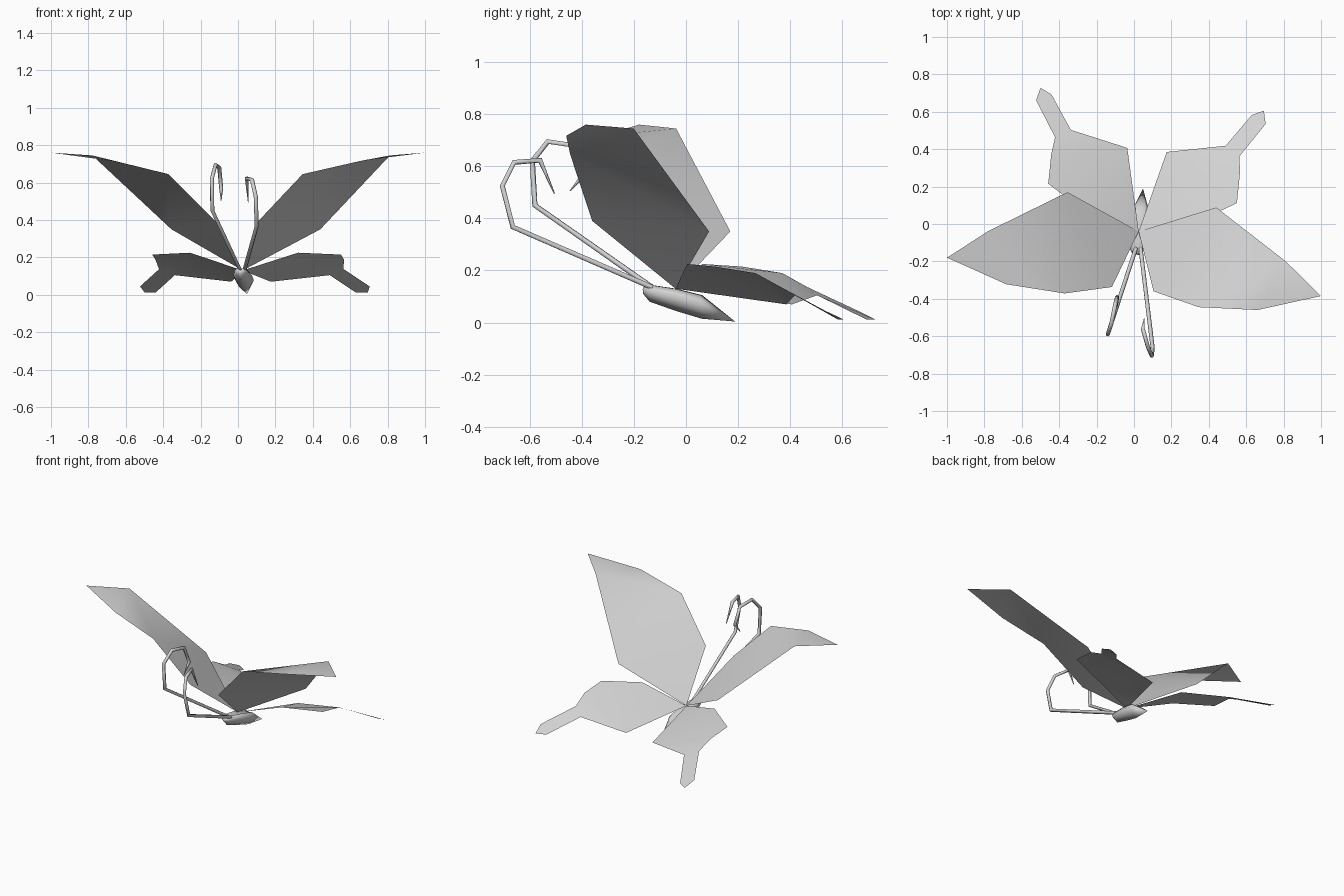
import bpy
import bmesh
import math

if "Cube" in bpy.data.objects:
    bpy.data.objects.remove(bpy.data.objects["Cube"], do_unlink=True)

GREY = (0.65, 0.65, 0.65, 1)
mat = bpy.data.materials.new("light grey")
mat.use_nodes = True
mat.diffuse_color = GREY
mat.node_tree.nodes["Principled BSDF"].inputs["Base Color"].default_value = GREY


def link(name, data):
    obj = bpy.data.objects.new(name, data)
    bpy.context.collection.objects.link(obj)
    data.materials.append(mat)
    return obj


def place(name, bm):
    """Turn a bmesh into a smooth object, on the insect's slightly turned axis."""
    mesh = bpy.data.meshes.new(name)
    for f in bm.faces:
        f.smooth = True
    bm.to_mesh(mesh)
    bm.free()
    obj = link(name, mesh)
    obj.location.x = 0.029
    obj.rotation_euler.z = math.radians(-5.85)
    return obj


def wing(name, outline, panels, side):
    """Single-sheet wing: an outline joined by a few broad panels."""
    bm = bmesh.new()
    verts = [bm.verts.new((side * x, y, z)) for x, y, z in outline]
    for panel in panels:
        bm.faces.new([verts[i] for i in panel])
    bm.normal_update()
    for f in bm.faces:
        if f.normal.z < 0:
            f.normal_flip()
    place(name, bm)


ROOT = (0, -0.04, 0.13)
FOREWING = [ROOT, (0.40, 0.13, 0.35), (0.80, -0.12, 0.745), (1.005, -0.284, 0.76),
            (0.675, -0.393, 0.717), (0.36, -0.41, 0.645), (0.112, -0.35, 0.39)]
FORE_PANELS = [(0, 1, 6), (1, 2, 5, 6), (2, 3, 4, 5)]
HINDWING = [ROOT, (0.29, 0.034, 0.225), (0.507, 0.164, 0.215), (0.507, 0.32, 0.19),
            (0.496, 0.416, 0.137), (0.617, 0.601, 0.045), (0.60, 0.67, 0.012),
            (0.538, 0.641, 0.012), (0.416, 0.463, 0.105), (0.106, 0.398, 0.07)]
HIND_PANELS = [(0, 1, 9), (1, 2, 3, 9), (3, 4, 8, 9), (4, 5, 6, 7, 8)]
for label, side in (("left", 1), ("right", -1)):
    wing(label + "_forewing", FOREWING, FORE_PANELS, side)
    wing(label + "_hindwing", HINDWING, HIND_PANELS, side)

# Body: heart-shaped rings (y, half width, top, bottom) lofted into a pointed tail
SECTION = [(0, 0.85), (0.55, 1), (1, 0.7), (0.6, 0.3), (0, 0), (-0.6, 0.3), (-1, 0.7), (-0.55, 1)]
RINGS = [(-0.165, 0.02, 0.135, 0.11), (-0.14, 0.035, 0.145, 0.08),
         (-0.04, 0.05, 0.13, 0.045), (0.06, 0.05, 0.105, 0.015)]
bm = bmesh.new()
loops = [[bm.verts.new((x * w, y, low + t * (top - low))) for x, t in SECTION]
         for y, w, top, low in RINGS]
tail = bm.verts.new((0, 0.19, 0.004))
n = len(SECTION)
for i in range(n):
    j = (i + 1) % n
    for a, b in zip(loops, loops[1:]):
        bm.faces.new((a[i], a[j], b[j], b[i]))
    bm.faces.new((loops[-1][i], loops[-1][j], tail))
bm.faces.new(loops[0])
bmesh.ops.recalc_face_normals(bm, faces=bm.faces)
place("body", bm)


def antenna(name, path):
    """Thin hooked feeler, tapering at the tip."""
    curve = bpy.data.curves.new(name, "CURVE")
    curve.dimensions = "3D"
    curve.bevel_depth = 0.011
    curve.bevel_resolution = 1
    curve.use_fill_caps = True
    spline = curve.splines.new("POLY")
    spline.points.add(len(path) - 1)
    for point, co in zip(spline.points, path):
        point.co = (*co, 1)
    spline.points[-1].radius = 0.2
    link(name, curve)


antenna("left_antenna", [(0.035, -0.13, 0.135), (0.10, -0.665, 0.367), (0.095, -0.705, 0.525),
                         (0.075, -0.66, 0.615), (0.047, -0.56, 0.623), (0.055, -0.505, 0.495)])
antenna("right_antenna", [(0.01, -0.13, 0.135), (-0.137, -0.58, 0.45), (-0.14, -0.59, 0.62),
                          (-0.12, -0.53, 0.695), (-0.10, -0.43, 0.68),
                          (-0.09, -0.39, 0.57), (-0.09, -0.445, 0.505)])
